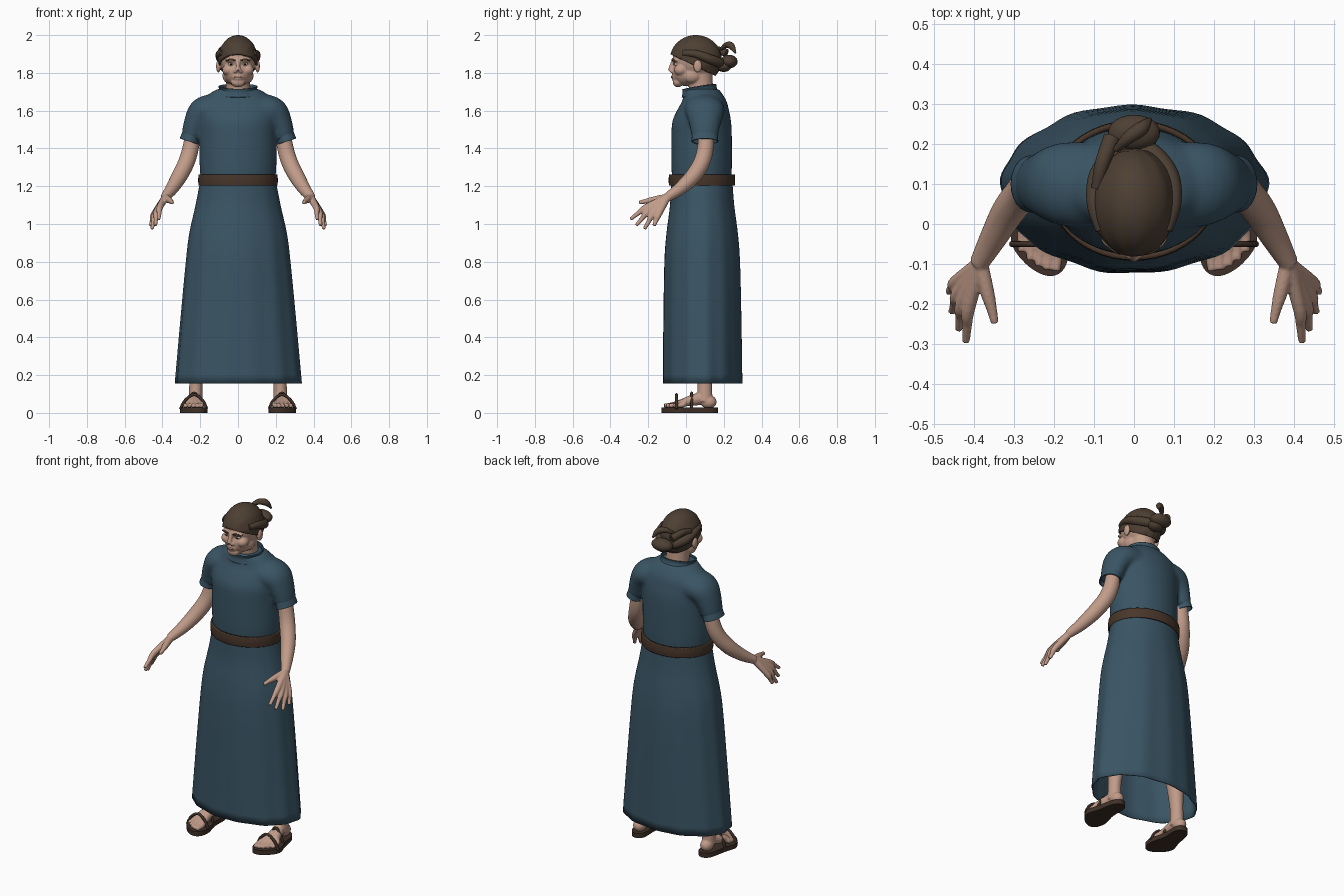
import bpy, bmesh
from math import sin, cos, pi, atan2
from mathutils import Vector, Matrix

if "Cube" in bpy.data.objects:
    bpy.data.objects.remove(bpy.data.objects["Cube"])


def material(name, rgb):
    m = bpy.data.materials.new(name)
    m.use_nodes = True
    m.diffuse_color = (*rgb, 1)
    m.node_tree.nodes["Principled BSDF"].inputs["Base Color"].default_value = (*rgb, 1)
    return m


BLUE = material("blue cloth", (.042, .09, .128))
SKIN = material("skin", (.53, .33, .25))
HAIR = material("brown hair", (.075, .05, .033))
LEATHER = material("belt leather", (.065, .037, .023))
SANDAL = material("sandal leather", (.05, .03, .021))
LIP = material("lips", (.36, .18, .14))
WHITE = material("eye white", (.6, .56, .5))
DARK = material("iris", (.03, .02, .015))


# ---------- shape helpers ----------
def spline(rows, steps=5, closed=False):
    """Catmull-Rom through rows of numbers."""
    n, out = len(rows), []
    pick = (lambda i: rows[i % n]) if closed else (lambda i: rows[max(0, min(n - 1, i))])
    for i in range(n if closed else n - 1):
        quad = [pick(i + k) for k in (-1, 0, 1, 2)]
        for s in range(steps):
            t = s / steps
            out.append([b + .5 * t * (c - a + t * (2*a - 5*b + 4*c - d + t * (3*(b - c) + d - a)))
                        for a, b, c, d in zip(*quad)])
    return out if closed else out + [list(rows[-1])]


def skin_rings(bm, rings, cap=True):
    loops = [[bm.verts.new(p) for p in ring] for ring in rings]
    n = len(loops[0])
    for lo, hi in zip(loops, loops[1:]):
        for i in range(n):
            bm.faces.new((lo[i], lo[(i + 1) % n], hi[(i + 1) % n], hi[i]))
    if cap:
        bm.faces.new(loops[0][::-1])
        bm.faces.new(loops[-1])


def tube(bm, rows, flat=1.0, sides=12, cap=True, steps=5):
    """Round tube through (x, y, z, radius) rows, scaled by flat along its reference axis."""
    rows = spline(rows, steps)
    pts = [Vector(r[:3]) for r in rows]
    span = [abs(c) for c in pts[-1] - pts[0]]
    ref = Vector([float(k == span.index(min(span))) for k in range(3)])
    rings = []
    for i, p in enumerate(pts):
        t = (pts[min(i + 1, len(pts) - 1)] - pts[max(i - 1, 0)]).normalized()
        side = t.cross(ref).normalized()
        up = side.cross(t)
        r = rows[i][3]
        rings.append([p + side * r * cos(a) + up * r * flat * sin(a)
                      for a in (2 * pi * k / sides for k in range(sides))])
    skin_rings(bm, rings, cap)


def loft(bm, rows, sides=48, cap=True, pleat=0, tilt=0):
    """Upright loft through (z, centre y, x radius, y radius) rows."""
    rings = []
    rows = spline(rows)
    for j, (z, cy, rx, ry) in enumerate(rows):
        ring = []
        for k in range(sides):
            a = 2 * pi * k / sides
            f = 1 + pleat * j / len(rows) * (sin(13 * a) + .6 * sin(7 * a + 1))
            ring.append((rx * f * cos(a), cy + ry * f * sin(a), z + tilt * sin(a)))
        rings.append(ring)
    skin_rings(bm, rings, cap)


def ball(bm, centre, radii, u=24, v=16):
    mat = Matrix.Translation(centre) @ Matrix.Diagonal((*radii, 1))
    return bmesh.ops.create_uvsphere(bm, u_segments=u, v_segments=v, radius=1, matrix=mat)["verts"]


def finish(name, bm, mat, voxel=0, smooth=0, thick=0, mirror=False):
    bmesh.ops.recalc_face_normals(bm, faces=bm.faces)
    mesh = bpy.data.meshes.new(name)
    bm.to_mesh(mesh)
    bm.free()
    mesh.materials.append(mat)
    ob = bpy.data.objects.new(name, mesh)
    bpy.context.collection.objects.link(ob)
    bpy.ops.object.select_all(action="DESELECT")
    ob.select_set(True)
    bpy.context.view_layer.objects.active = ob
    bpy.ops.object.shade_smooth_by_angle(angle=.8)
    if voxel:
        m = ob.modifiers.new("fuse", "REMESH")
        m.mode, m.voxel_size, m.use_smooth_shade = "VOXEL", voxel, True
    if smooth:
        m = ob.modifiers.new("soften", "SMOOTH")
        m.factor, m.iterations = .5, smooth
    if thick:
        m = ob.modifiers.new("thickness", "SOLIDIFY")
        m.thickness, m.offset = thick, -1
    if mirror:
        ob.modifiers.new("mirror", "MIRROR")
    return ob


# ---------- clothing ----------
bm = bmesh.new()
loft(bm, [(1.22, .083, .195, .155), (1.3, .083, .203, .16), (1.45, .083, .205, .16),
          (1.54, .083, .21, .156), (1.6, .09, .213, .138), (1.65, .097, .195, .118),
          (1.69, .09, .15, .102), (1.715, .08, .11, .092)])
for s in (1, -1):
    tube(bm, [(s*.1, .095, 1.605, .085), (s*.18, .1, 1.595, .08),
              (s*.22, .1, 1.54, .066), (s*.25, .1, 1.455, .052)], flat=1.3, sides=24)
finish("tunic_top", bm, BLUE, voxel=.01, smooth=8)

bm = bmesh.new()
loft(bm, [(1.685, .075, .115, .098), (1.71, .072, .1, .09), (1.728, .07, .105, .09)],
     cap=False, tilt=.014)
finish("collar", bm, BLUE, thick=.008)

bm = bmesh.new()
tube(bm, [(.24, .1, 1.49, .05), (.249, .1, 1.465, .051), (.258, .1, 1.437, .053)],
     flat=1.35, sides=24, cap=False)
finish("sleeve_cuff", bm, BLUE, thick=.006, mirror=True)

bm = bmesh.new()
loft(bm, [(1.23, .083, .2, .162), (1.1, .085, .225, .17), (.95, .085, .258, .189),
          (.8, .085, .276, .2), (.5, .086, .304, .206), (.155, .087, .334, .21)],
     sides=96, cap=False, pleat=.012)
finish("skirt", bm, BLUE, thick=.006)

bm = bmesh.new()
loft(bm, [(1.203, .084, .209, .174), (1.232, .084, .211, .176), (1.262, .084, .209, .174)], cap=False)
finish("belt", bm, LEATHER, thick=.014)

# ---------- arms and hands ----------
bm = bmesh.new()
tube(bm, [(.235, .105, 1.52, .04), (.247, .105, 1.42, .043), (.272, .085, 1.33, .044),
          (.312, .035, 1.25, .042), (.352, -.035, 1.185, .034), (.388, -.1, 1.14, .024)], sides=20)
fingers = [((.414, -.212, 1.088), (.42, -.295, 1.025)), ((.43, -.2, 1.066), (.438, -.264, .992)),
           ((.44, -.175, 1.052), (.455, -.22, .974)), ((.445, -.145, 1.05), (.463, -.17, .99))]
for base, tip in fingers:
    mid = Vector(base).lerp(Vector(tip), .5)
    tube(bm, [(.385, -.1, 1.14, .02), (*base, .017), (*mid, .0125), (*tip, .0095)])
tube(bm, [(.383, -.105, 1.14, .02), (.367, -.17, 1.128, .018),
          (.355, -.215, 1.12, .013), (.348, -.248, 1.113, .01)])
finish("arm", bm, SKIN, voxel=.0045, smooth=2, mirror=True)

# ---------- legs and feet ----------
bm = bmesh.new()
tube(bm, [(.12, .09, .95, .08), (.16, .09, .65, .06), (.195, .105, .42, .056),
          (.221, .1, .18, .036), (.224, .1, .06, .038)], flat=1.1, sides=20)
ball(bm, (.225, .12, .058), (.036, .042, .036))
for i in range(5):
    x, y = .193 + .021 * i, -.117 + .003 * i * i
    tube(bm, [(.225, .07, .075, .034), (.215 + .01 * i, 0, .058, .024),
              (x, y + .05, .043, .015), (x + .002, y, .038, .011)])
finish("leg", bm, SKIN, voxel=.0045, smooth=2, mirror=True)

bm = bmesh.new()
outline = spline([(.225, .17), (.185, .14), (.183, .04), (.162, -.05), (.175, -.112),
                  (.215, -.13), (.27, -.1), (.308, -.04), (.288, .04), (.265, .14)], closed=True)
skin_rings(bm, [[(x, y, z) for x, y in outline] for z in (0, .028)])
finish("sandal_sole", bm, SANDAL, mirror=True)

bm = bmesh.new()
for x0, x1, y, top in ((.165, .305, -.05, .097), (.188, .283, .03, .105)):
    w = x1 - x0
    tube(bm, [(x0, y, .02, .008), (x0 + .16 * w, y, .066, .008), (x0 + .48 * w, y, top, .008),
              (x0 + .82 * w, y, .066, .008), (x1, y, .02, .008)], sides=8)
finish("sandal_straps", bm, SANDAL, mirror=True)

# ---------- head ----------
bm = bmesh.new()
ball(bm, (0, .05, 1.875), (.096, .12, .115))
ball(bm, (0, 0, 1.805), (.075, .073, .075))
ball(bm, (0, -.043, 1.75), (.037, .027, .026))
ball(bm, (0, -.053, 1.867), (.068, .022, .014))
ball(bm, (0, -.06, 1.778), (.03, .017, .022))
tube(bm, [(0, .085, 1.64, .07), (0, .08, 1.72, .064), (0, .07, 1.82, .068)], sides=24)
tube(bm, [(0, -.066, 1.862, .011), (0, -.077, 1.835, .012), (0, -.08, 1.812, .016)])
for s in (1, -1):
    ball(bm, (s*.05, -.028, 1.815), (.034, .036, .03))
    ball(bm, (s*.048, .03, 1.785), (.034, .05, .04))
    ball(bm, (s*.104, .062, 1.835), (.012, .023, .034))
    ball(bm, (s*.014, -.075, 1.808), (.01, .011, .009))
finish("head", bm, SKIN, voxel=.005, smooth=2)

for name, mat, y, r in (("eyeballs", WHITE, -.051, .0125), ("irises", DARK, -.061, .0055)):
    bm = bmesh.new()
    for s in (1, -1):
        ball(bm, (s*.037, y, 1.846), (r * 1.2, r, r * .75), 12, 8)
    finish(name, bm, mat)

bm = bmesh.new()
ball(bm, (0, -.073, 1.778), (.022, .007, .007), 16, 8)
finish("lips", bm, LIP)

bm = bmesh.new()
tube(bm, [(.014, -.073, 1.866, .004), (.04, -.07, 1.871, .0055), (.064, -.058, 1.864, .003)], sides=8)
finish("eyebrow", bm, HAIR, mirror=True)

# ---------- hair ----------
bm = bmesh.new()
for v in ball(bm, (0, .052, 1.87), (.105, .137, .13), 64, 32):
    f = 1 + .012 * sin(11 * atan2(v.co.x, v.co.z - 1.87))
    v.co.x *= f
    v.co.y = .052 + (v.co.y - .052) * f
bmesh.ops.bisect_plane(bm, geom=bm.verts[:] + bm.edges[:] + bm.faces[:], clear_inner=True,
                       plane_co=(0, -.08, 1.897), plane_no=(0, .48, 1))
finish("hair_cap", bm, HAIR, thick=.012)

bm = bmesh.new()
tube(bm, [(.08, -.015, 1.905, .016), (.097, .05, 1.9, .021), (.087, .12, 1.875, .026),
          (.045, .175, 1.855, .026), (0, .195, 1.85, .02)])
finish("hair_side_roll", bm, HAIR, mirror=True)

bm = bmesh.new()
ball(bm, (0, .228, 1.86), (.065, .045, .036))
ball(bm, (.01, .2, 1.835), (.045, .04, .03))
finish("hair_bun", bm, HAIR)

bm = bmesh.new()
tube(bm, [(-.045, .185, 1.925, .008), (-.015, .215, 1.947, .016),
          (.02, .24, 1.942, .018), (.04, .262, 1.905, .005)])
tube(bm, [(-.093, .09, 1.915, .014), (-.08, .15, 1.925, .018), (-.055, .215, 1.905, .022)])
finish("hair_tufts", bm, HAIR)
